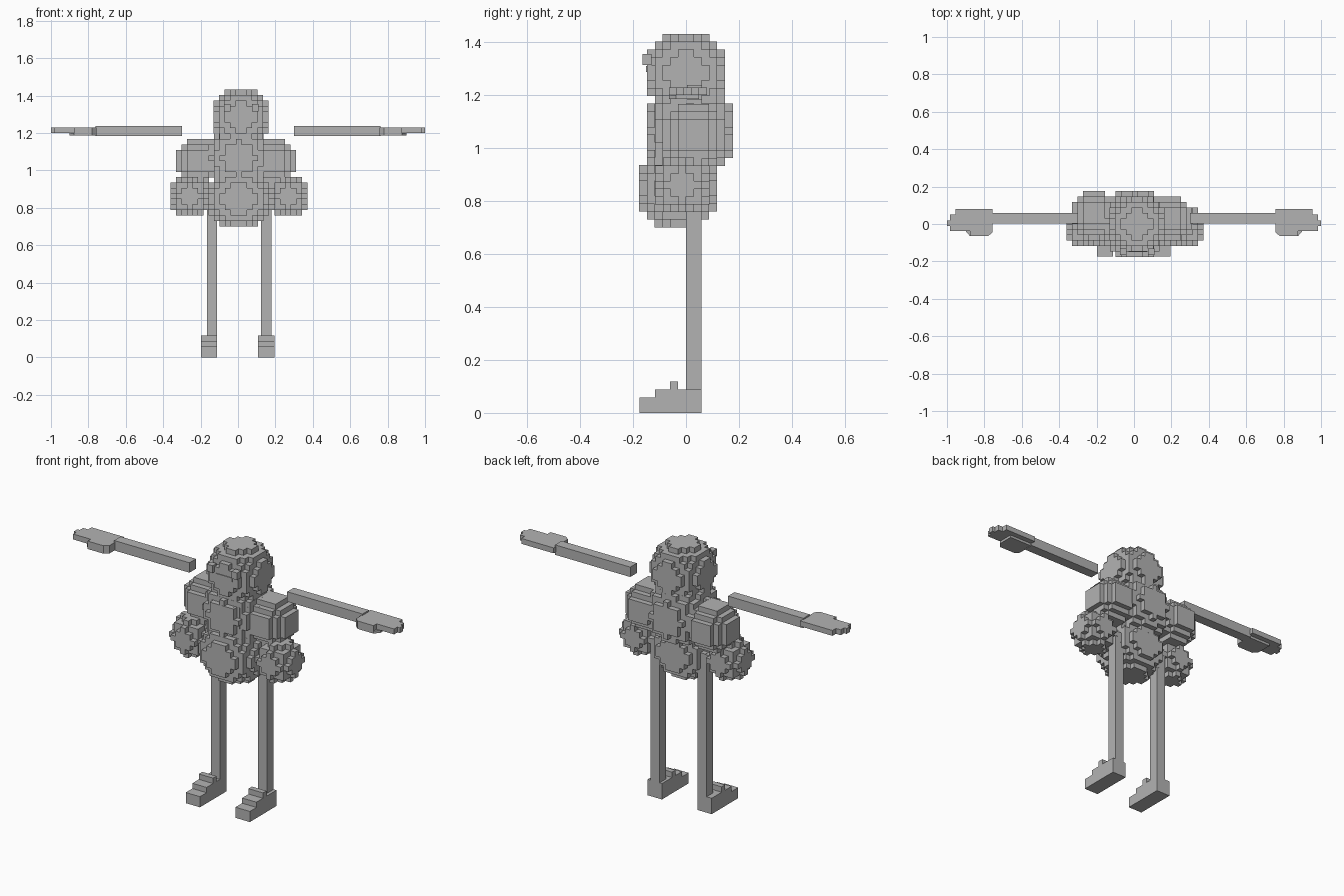
import bpy, bmesh, math
from mathutils import Vector

if "Cube" in bpy.data.objects:
    bpy.data.objects.remove(bpy.data.objects["Cube"])

CELL = 0.0294

grey = bpy.data.materials.new("plain_grey")
grey.diffuse_color = (0.45, 0.45, 0.45, 1)
grey.use_nodes = True
grey.node_tree.nodes["Principled BSDF"].inputs["Base Color"].default_value = grey.diffuse_color


def finish(name, bm):
    bmesh.ops.recalc_face_normals(bm, faces=bm.faces)
    mesh = bpy.data.meshes.new(name)
    bm.to_mesh(mesh)
    bm.free()
    mesh.materials.append(grey)
    obj = bpy.data.objects.new(name, mesh)
    bpy.context.collection.objects.link(obj)
    return obj


def box(name, x, y, z):
    """Box from (min, max) pairs."""
    bm = bmesh.new()
    bmesh.ops.create_cube(bm, size=1)
    for v in bm.verts:
        v.co = [(a + b) / 2 + c * (b - a) for (a, b), c in zip((x, y, z), v.co)]
    return finish(name, bm)


def prism(name, outline, axis, low, high):
    """Extrude a 2D outline along x (axis 0) or z (axis 2)."""
    bm = bmesh.new()
    place = (lambda p: (low, *p)) if axis == 0 else (lambda p: (*p, low))
    face = bm.faces.new([bm.verts.new(place(p)) for p in outline])
    ext = bmesh.ops.extrude_face_region(bm, geom=[face], use_keep_orig=True)
    move = Vector((0, 0, 0))
    move[axis] = high - low
    bmesh.ops.translate(bm, vec=move,
                        verts=[g for g in ext["geom"] if isinstance(g, bmesh.types.BMVert)])
    return finish(name, bm)


def blocky_ball(name, centre, counts):
    """Ball made of cubic cells; only its outer skin is built."""
    cells = set()
    for i in range(counts[0]):
        for j in range(counts[1]):
            for k in range(counts[2]):
                d = sum(((c + 0.5) / n * 2 - 1) ** 2 for c, n in zip((i, j, k), counts))
                if d <= 1.13:
                    cells.add((i, j, k))
    bm = bmesh.new()
    verts = {}

    def vert(key):
        if key not in verts:
            verts[key] = bm.verts.new([c + (q - n / 2) * CELL
                                       for c, q, n in zip(centre, key, counts)])
        return verts[key]

    for cell in cells:
        for axis in range(3):
            u, w = (axis + 1) % 3, (axis + 2) % 3
            for side in (0, 1):
                near = list(cell)
                near[axis] += 2 * side - 1
                if tuple(near) in cells:
                    continue
                ring = []
                for a, b in ((0, 0), (1, 0), (1, 1), (0, 1)):
                    key = list(cell)
                    key[axis] += side
                    key[u] += a
                    key[w] += b
                    ring.append(vert(tuple(key)))
                bm.faces.new(ring if side else ring[::-1])
    bmesh.ops.dissolve_limit(bm, angle_limit=math.radians(1), verts=bm.verts, edges=bm.edges)
    return finish(name, bm)


# Head and body masses
blocky_ball("head", (0.016, 0, 1.285), (10, 10, 10))
blocky_ball("chest", (0.003, 0.015, 1.065), (11, 11, 11))
blocky_ball("chest_front", (0.005, -0.03, 1.08), (8, 8, 8))
blocky_ball("left_shoulder", (-0.213, 0.058, 1.05), (8, 8, 8))
blocky_ball("right_shoulder", (0.193, 0.029, 1.05), (8, 8, 8))
blocky_ball("belly", (0.003, -0.03, 0.848), (11, 10, 10))
blocky_ball("left_hip", (-0.258, -0.014, 0.861), (7, 7, 7))
blocky_ball("right_hip", (0.268, -0.014, 0.861), (7, 7, 7))

# Face
box("left_eye", (-0.075, -0.04), (-0.165, -0.13), (1.315, 1.355))
box("right_eye", (0.075, 0.11), (-0.165, -0.13), (1.315, 1.355))
box("mouth", (-0.03, 0.07), (-0.151, -0.144), (1.288, 1.31))

# Legs and stepped feet
foot = [(-0.175, 0), (0.058, 0), (0.058, 0.088), (-0.03, 0.088), (-0.03, 0.118),
        (-0.06, 0.118), (-0.06, 0.088), (-0.117, 0.088), (-0.117, 0.059), (-0.175, 0.059)]
for side, leg_x, foot_x in (("left", (-0.167, -0.111), (-0.198, -0.111)),
                            ("right", (0.122, 0.178), (0.107, 0.195))):
    box(side + "_leg", leg_x, (0, 0.058), (0.05, 0.85))
    prism(side + "_foot", foot, 0, *foot_x)

# Arms with flat stepped hands
hand = [(0.757, -0.045), (0.78, -0.065), (0.877, -0.065), (0.877, -0.038), (0.985, -0.038),
        (0.985, -0.01), (1.0, -0.01), (1.0, 0.02), (0.985, 0.02), (0.985, 0.05),
        (0.955, 0.05), (0.955, 0.08), (0.757, 0.08)]
palm = [(0.757, -0.045), (0.78, -0.065), (0.877, -0.065), (0.9, -0.038), (0.9, 0.05),
        (0.757, 0.05)]
for side, s in (("left", -1), ("right", 1)):
    box(side + "_arm", tuple(sorted((s * 0.3, s * 0.762))), (0.003, 0.06), (1.183, 1.238))
    prism(side + "_hand", [(s * x, y) for x, y in hand], 2, 1.2, 1.23)
    prism(side + "_palm", [(s * x, y) for x, y in palm], 2, 1.186, 1.2)
